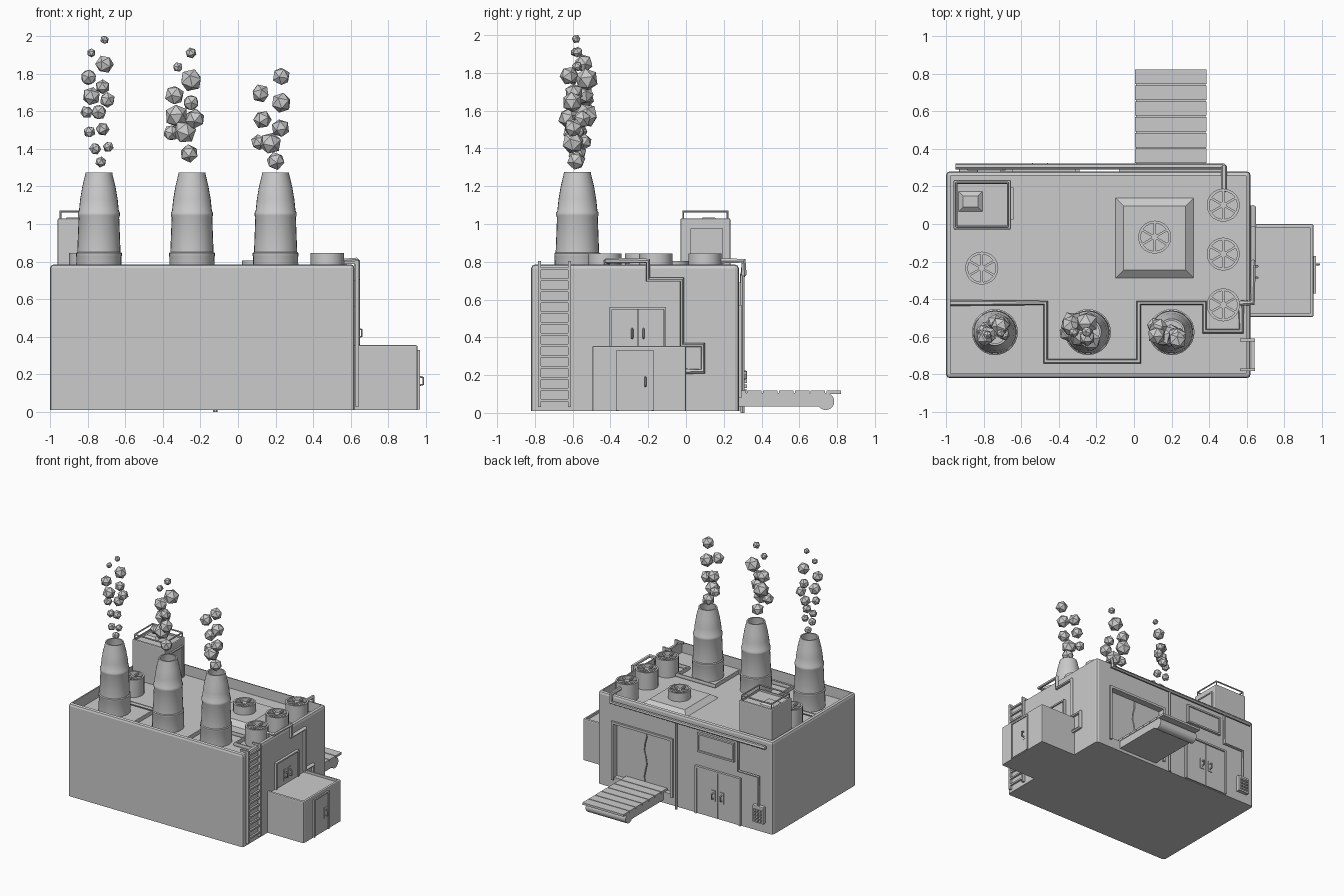
import bpy, bmesh, math, random
from mathutils import Vector, Matrix

if "Cube" in bpy.data.objects:
    bpy.data.objects.remove(bpy.data.objects["Cube"])
random.seed(4)


def finish(name, bm, smooth=False):
    bmesh.ops.recalc_face_normals(bm, faces=bm.faces)
    me = bpy.data.meshes.new(name)
    bm.to_mesh(me)
    bm.free()
    if smooth:
        me.shade_smooth()
        me.set_sharp_from_angle(angle=math.radians(35))
    ob = bpy.data.objects.new(name, me)
    bpy.context.collection.objects.link(ob)
    return ob


def box(name, x0, x1, y0, y1, z0, z1, bevel=0, rim=0, depth=0, taper=0):
    """Box with optional bevel, sunken roof (rim, depth) or tapered top."""
    bm = bmesh.new()
    c = Vector(((x0 + x1) / 2, (y0 + y1) / 2, (z0 + z1) / 2))
    m = Matrix.Translation(c) @ Matrix.Diagonal((x1 - x0, y1 - y0, z1 - z0, 1))
    bmesh.ops.create_cube(bm, size=1, matrix=m)
    if bevel:
        edges = [e for e in bm.edges if any(v.co.z > c.z for v in e.verts)]
        bmesh.ops.bevel(bm, geom=edges, offset=bevel, segments=2, profile=0.5, affect='EDGES')
    top = max(bm.faces, key=lambda f: f.calc_center_median().z)
    if rim:
        bmesh.ops.inset_region(bm, faces=[top], thickness=rim)
        low = bmesh.ops.extrude_discrete_faces(bm, faces=[top])['faces'][0]
        for v in low.verts:
            v.co.z -= depth
    if taper:
        for v in top.verts:
            v.co.x -= math.copysign(taper, v.co.x - c.x)
            v.co.y -= math.copysign(taper, v.co.y - c.y)
    return finish(name, bm)


def lathe(name, profile, segs, loc):
    bm = bmesh.new()
    vs = [bm.verts.new((r, 0, z)) for r, z in profile]
    es = [bm.edges.new(p) for p in zip(vs, vs[1:])]
    bmesh.ops.spin(bm, geom=vs + es, cent=(0, 0, 0), axis=(0, 0, 1), angle=2 * math.pi, steps=segs)
    bmesh.ops.remove_doubles(bm, verts=bm.verts, dist=1e-5)
    ob = finish(name, bm, True)
    ob.location = loc
    return ob


def pipe(name, pts, r):
    cu = bpy.data.curves.new(name, 'CURVE')
    cu.dimensions = '3D'
    cu.bevel_depth, cu.bevel_resolution, cu.use_fill_caps = r, 1, True
    sp = cu.splines.new('POLY')
    sp.points.add(len(pts) - 1)
    for p, co in zip(sp.points, pts):
        p.co = (*co, 1)
    ob = bpy.data.objects.new(name, cu)
    bpy.context.collection.objects.link(ob)
    return ob


def wall_box(name, face, base, u0, u1, z0, z1, d0, d1, bevel=0):
    """Box on a wall: u runs along the wall, d is the distance out of it."""
    if face == 'x':
        return box(name, base + d0, base + d1, u0, u1, z0, z1, bevel)
    return box(name, u0, u1, base + d0, base + d1, z0, z1, bevel)


def frame(name, face, base, u0, u1, z0, z1, w, d):
    wall_box(name + "_left", face, base, u0, u0 + w, z0, z1, -0.01, d)
    wall_box(name + "_right", face, base, u1 - w, u1, z0, z1, -0.01, d)
    wall_box(name + "_top", face, base, u0 + w, u1 - w, z1 - w, z1, -0.01, d)


def handle(name, face, base, u, z):
    wall_box(name + "_plate", face, base, u - 0.018, u + 0.018, z - 0.045, z + 0.045, 0, 0.006)
    pts = [(0.0, -0.025), (0.028, -0.018), (0.028, 0.018), (0.0, 0.025)]
    pipe(name, [(base + d, u, z + h) if face == 'x' else (u, base + d, z + h) for d, h in pts], 0.006)


# Main building with parapet, and the loading opening in the back wall
body = box("building", -1, 0.62, -0.82, 0.28, 0.01, 0.785, 0.02, 0.005, 0.085)
cutter = box("opening_cutter", -0.06, 0.47, 0.2, 0.4, 0.1, 0.55)
cutter.hide_render = True
mod = body.modifiers.new("opening", 'BOOLEAN')
mod.operation, mod.solver, mod.object = 'DIFFERENCE', 'EXACT', cutter
bpy.context.view_layer.objects.active = body
bpy.ops.object.modifier_apply(modifier="opening")
bpy.data.objects.remove(cutter)

# Loading opening: frame and split curtain with wavy meeting edge
frame("opening_frame", 'y', 0.28, -0.08, 0.49, 0.08, 0.57, 0.02, 0.015)
wave = [(0.205 + 0.012 * math.sin(i * 1.5), 0.1 + 0.45 * i / 8) for i in range(9)]
for side, edge in (("left", -0.06), ("right", 0.47)):
    bm = bmesh.new()
    shift = 0.004 if edge > 0 else -0.004
    outline = [(edge, 0.1)] + [(x + shift, z) for x, z in wave] + [(edge, 0.55)]
    f = bm.faces.new([bm.verts.new((x, 0.225, z)) for x, z in outline])
    ext = bmesh.ops.extrude_face_region(bm, geom=[f])['geom']
    bmesh.ops.translate(bm, vec=(0, 0.015, 0), verts=[v for v in ext if isinstance(v, bmesh.types.BMVert)])
    finish("curtain_" + side, bm)

# Conveyor
box("conveyor_bed", 0.01, 0.38, 0.22, 0.74, 0.035, 0.105)
roller = lathe("conveyor_roller", [(0, -0.185), (0.045, -0.185), (0.045, 0.185), (0, 0.185)], 20, (0.195, 0.74, 0.06))
roller.rotation_euler.y = math.pi / 2
for i in range(7):
    y = 0.24 + i * 0.084
    box(f"conveyor_slat_{i}", 0.005, 0.385, y, y + 0.077, 0.1, 0.118)

# Back double door, blank sign and key panel
frame("back_door_frame", 'y', 0.28, -0.71, -0.29, 0.012, 0.41, 0.015, 0.02)
for n, u0, u1, h in (("a", -0.692, -0.502, -0.54), ("b", -0.498, -0.308, -0.46)):
    wall_box("back_door_" + n, 'y', 0.28, u0, u1, 0.015, 0.392, -0.01, 0.012)
    handle("back_handle_" + n, 'y', 0.292, h, 0.2)
wall_box("sign_board", 'y', 0.28, -0.64, -0.32, 0.54, 0.68, -0.01, 0.01)
frame("sign_frame", 'y', 0.28, -0.65, -0.31, 0.53, 0.69, 0.014, 0.02)
wall_box("sign_frame_bottom", 'y', 0.28, -0.636, -0.324, 0.53, 0.544, -0.01, 0.02)
wall_box("key_panel", 'y', 0.28, -0.93, -0.83, 0.09, 0.23, -0.01, 0.03, 0.006)
for i in range(12):
    u, z = -0.915 + 0.026 * (i % 3), 0.105 + 0.027 * (i // 3)
    wall_box(f"key_{i}", 'y', 0.31, u, u + 0.018, z, z + 0.018, -0.002, 0.012)

# Annex with its door, and the upper double door above it
box("annex", 0.6, 0.955, -0.495, 0.0, 0.01, 0.355, 0.008, 0.014, 0.02)
frame("annex_door_frame", 'x', 0.955, -0.37, -0.17, 0.012, 0.33, 0.012, 0.012)
wall_box("annex_door", 'x', 0.955, -0.357, -0.183, 0.015, 0.317, -0.01, 0.006)
handle("annex_handle", 'x', 0.957, -0.215, 0.165)
frame("upper_door_frame", 'x', 0.62, -0.405, -0.105, 0.34, 0.56, 0.012, 0.022)
for n, u0, u1, h in (("a", -0.392, -0.257, -0.285), ("b", -0.253, -0.118, -0.225)):
    wall_box("upper_door_" + n, 'x', 0.62, u0, u1, 0.34, 0.547, -0.01, 0.012)
    handle("upper_handle_" + n, 'x', 0.63, h, 0.42)

# Ladder on the right wall, hooked over the parapet
for n, y in (("front", -0.775), ("back", -0.617)):
    box("ladder_rail_" + n, 0.622, 0.645, y - 0.008, y + 0.008, 0.03, 0.805)
    box("ladder_hook_" + n, 0.565, 0.63, y - 0.007, y + 0.007, 0.787, 0.803)
for i in range(13):
    z = 0.06 + i * 0.058
    box(f"ladder_rung_{i}", 0.626, 0.641, -0.77, -0.62, z, z + 0.014)

# Roof tower with hatch, side panel and railing
box("tower", -0.96, -0.655, -0.03, 0.235, 0.69, 1.03, 0.008, 0.008, 0.015)
box("tower_hatch", -0.94, -0.80, 0.06, 0.18, 1.01, 1.035, taper=0.03)
wall_box("tower_panel", 'x', -0.655, 0.035, 0.185, 0.72, 0.965, -0.005, 0.008)
frame("tower_panel_frame", 'x', -0.655, 0.025, 0.195, 0.72, 0.975, 0.01, 0.014)
corners = [(-0.945, -0.015), (-0.67, -0.015), (-0.67, 0.22), (-0.945, 0.22)]
for i, (x, y) in enumerate(corners):
    x2, y2 = corners[(i + 1) % 4]
    pipe(f"railing_post_{i}", [(x, y, 1.02), (x, y, 1.067)], 0.005)
    pipe(f"railing_bar_{i}", [(x, y, 1.067), (x2, y2, 1.067)], 0.006)

# Raised roof platform and fans
box("roof_platform", -0.11, 0.33, -0.30, 0.15, 0.69, 0.735, taper=0.055)
fans = [(0.475, 0.1, 0.845), (0.475, -0.16, 0.845), (0.475, -0.43, 0.845), (-0.81, -0.235, 0.845), (0.11, -0.07, 0.805)]
for i, (x, y, z) in enumerate(fans):
    lathe(f"fan_housing_{i}", [(0.088, 0.69 - z), (0.088, 0), (0.074, 0), (0.074, -0.035), (0, -0.035)], 20, (x, y, z))
    lathe(f"fan_hub_{i}", [(0.018, -0.035), (0.018, -0.004), (0, -0.004)], 12, (x, y, z))
    for k in range(3):
        b = box(f"fan_blade_{i}_{k}", -0.076, 0.076, -0.006, 0.006, -0.02, -0.006)
        b.location, b.rotation_euler.z = (x, y, z), math.pi / 6 + k * math.pi / 3

# Chimneys
profile = [(0.122, 0.69), (0.12, 0.825), (0.122, 0.83), (0.122, 0.845), (0.115, 0.85), (0.108, 1.035), (0.112, 1.045),
           (0.112, 1.06), (0.106, 1.07), (0.1, 1.13), (0.088, 1.2), (0.073, 1.262), (0.071, 1.275),
           (0.06, 1.275), (0.07, 1.2), (0.07, 1.1), (0, 1.1)]
for i, x in enumerate((-0.74, -0.245, 0.2)):
    lathe(f"chimney_{i}", profile, 28, (x, -0.575, 0))

# Smoke puffs: x, z, radius
puffs = [(-.71, 1.98, .024), (-.78, 1.91, .024), (-.71, 1.85, .05), (-.795, 1.78, .045), (-.72, 1.73, .04), (-.78, 1.68, .05),
         (-.695, 1.66, .043), (-.805, 1.595, .035), (-.74, 1.595, .043), (-.79, 1.49, .033), (-.72, 1.505, .037), (-.76, 1.4, .033),
         (-.69, 1.41, .03), (-.73, 1.33, .03), (-.25, 1.91, .03), (-.32, 1.835, .028), (-.25, 1.765, .062), (-.338, 1.685, .054),
         (-.25, 1.645, .045), (-.327, 1.575, .064), (-.23, 1.56, .055), (-.355, 1.485, .045), (-.285, 1.49, .064), (-.26, 1.375, .05),
         (.23, 1.785, .05), (.12, 1.695, .05), (.23, 1.645, .055), (.13, 1.555, .05), (.226, 1.51, .05), (.11, 1.435, .043),
         (.173, 1.43, .06), (.2, 1.335, .05)]
for i, (x, z, r) in enumerate(puffs):
    bm = bmesh.new()
    bmesh.ops.create_icosphere(bm, subdivisions=1, radius=r)
    ob = finish(f"smoke_{i}", bm)
    ob.location = (x, -0.57 + random.uniform(-0.055, 0.055) * (0.4 if r < 0.036 or z < 1.4 else 1), z)
    ob.rotation_euler = [random.uniform(0, 3) for _ in range(3)]

# Pipe across the roof, over the parapet and down the right wall
R = 0.016
roof = [(-0.99, -0.42), (-0.47, -0.42), (-0.47, -0.73), (0.025, -0.73), (0.025, -0.42), (0.375, -0.42), (0.375, -0.57), (0.57, -0.57), (0.57, -0.42)]
drop = [(-0.42, 0.805), (-0.2, 0.805), (-0.2, 0.705), (-0.02, 0.705), (-0.02, 0.36), (0.09, 0.36), (0.09, 0.22), (-0.02, 0.22)]
pipe("roof_pipe", [(x, y, 0.715) for x, y in roof] + [(0.57, -0.42, 0.805)] + [(0.632, y, z) for y, z in drop], R)

# Pipe from the fan over the parapet and along the back, with its branches
pipe("back_pipe", [(0.48, 0.17, 0.805), (0.48, 0.305, 0.805), (0.48, 0.305, 0.735), (-0.95, 0.305, 0.735)], R)
pipe("down_pipe", [(-0.12, 0.3, 0.735), (-0.12, 0.3, 0.0)], 0.012)
pipe("key_panel_pipe", [(-0.69, 0.295, 0.735), (-0.69, 0.295, 0.47), (-0.88, 0.295, 0.47), (-0.88, 0.295, 0.22)], 0.012)

# Turn the pipes into smooth meshes
bpy.ops.object.select_all(action='DESELECT')
for ob in [o for o in bpy.data.objects if o.type == 'CURVE']:
    ob.select_set(True)
    bpy.context.view_layer.objects.active = ob
bpy.ops.object.convert(target='MESH')
bpy.ops.object.shade_smooth_by_angle(angle=math.radians(50))
